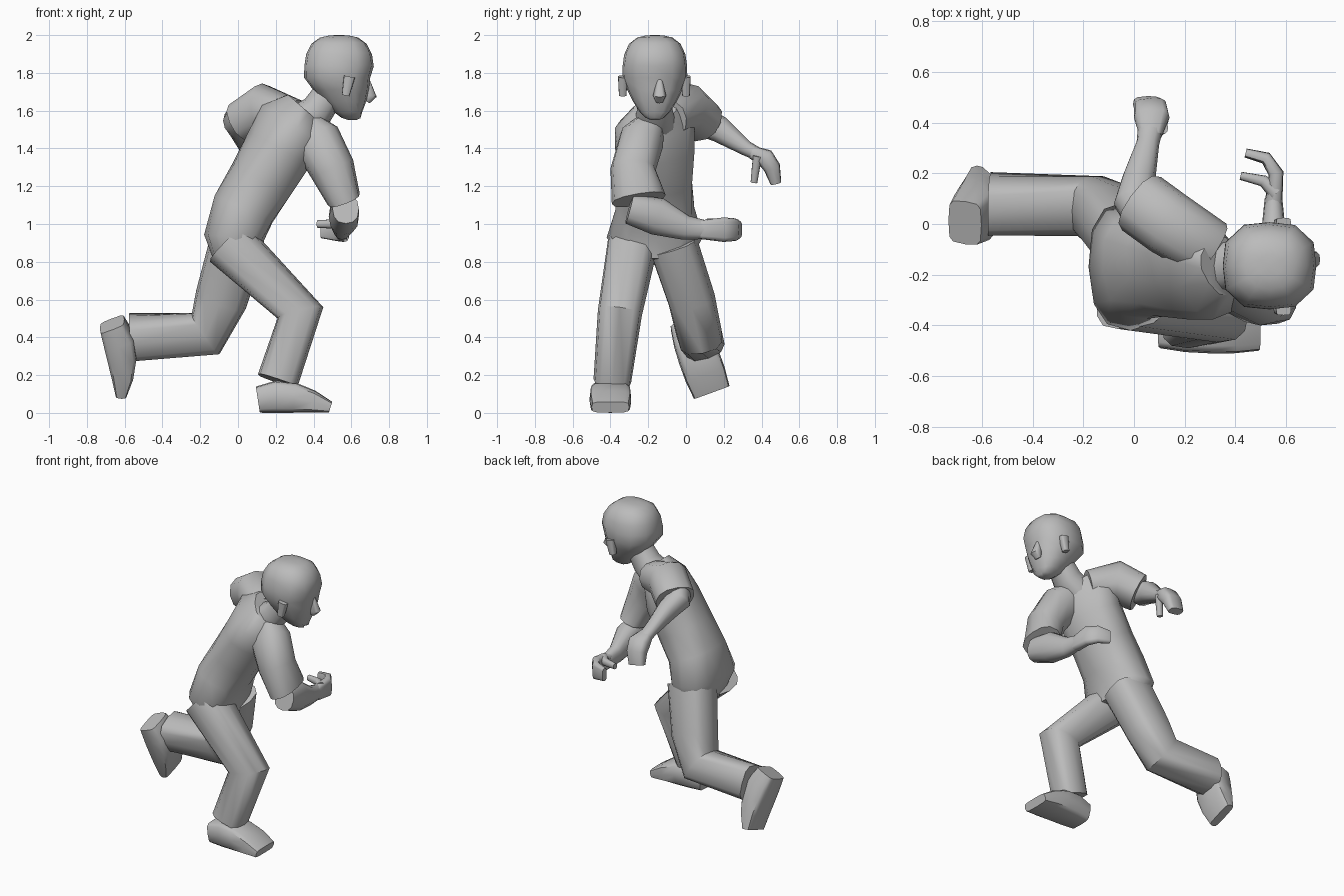
import bpy, bmesh
from math import sin, cos, pi, radians, copysign
from mathutils import Vector, Matrix

if "Cube" in bpy.data.objects:
    bpy.data.objects.remove(bpy.data.objects["Cube"])

GREY = (0.5, 0.5, 0.5, 1)
clay = bpy.data.materials.new("plain grey")
clay.use_nodes = True
clay.diffuse_color = GREY
clay.node_tree.nodes["Principled BSDF"].inputs["Base Color"].default_value = GREY

X, Y, Z = Matrix.Identity(3)
SIDES = 12


def finish(name, bm, angle=50):
    """Turn a bmesh into a smooth-shaded object."""
    bmesh.ops.recalc_face_normals(bm, faces=bm.faces)
    mesh = bpy.data.meshes.new(name)
    bm.to_mesh(mesh)
    bm.free()
    mesh.materials.append(clay)
    obj = bpy.data.objects.new(name, mesh)
    bpy.context.collection.objects.link(obj)
    bpy.ops.object.select_all(action='DESELECT')
    obj.select_set(True)
    bpy.context.view_layer.objects.active = obj
    bpy.ops.object.shade_smooth_by_angle(angle=radians(angle))


def blend(values, t):
    """Read a value at fraction t along an evenly spaced list."""
    place = t * (len(values) - 1)
    i = min(int(place), len(values) - 2)
    return values[i] + (values[i + 1] - values[i]) * (place - i)


def rounded(value, power):
    return copysign(abs(value) ** power, value)


def limb(name, joints, wide, deep, across, twist=Vector(), power=.85, place=None):
    """Skin rounded rings along joints; 'across' is the direction of the width."""
    bm = bmesh.new()
    joints = [Vector(j) for j in joints]
    last = len(joints) - 1
    loops = []
    for i, joint in enumerate(joints):
        t = i / last
        before = (joint - joints[max(i - 1, 0)]).normalized()
        after = (joints[min(i + 1, last)] - joint).normalized()
        along = (before + after).normalized()
        side = across + twist * t * t
        side = (side - along * side.dot(along)).normalized()
        front = side.cross(along)
        loop = []
        for k in range(SIDES):
            a = 2 * pi * k / SIDES
            loop.append(bm.verts.new(joint
                                     + side * blend(wide, t) * rounded(cos(a), power)
                                     + front * blend(deep, t) * rounded(sin(a), power)))
        loops.append(loop)
    for low, high in zip(loops, loops[1:]):
        for k in range(SIDES):
            bm.faces.new((low[k - 1], low[k], high[k], high[k - 1]))
    bm.faces.new(loops[0])
    bm.faces.new(loops[-1])
    if place:
        bm.transform(place)
    finish(name, bm)


# Torso, leaning forward with the shoulders turned away from the hips
MIDDLE = -.165
spine = zip((0, -.02, .03, .12, .22, .28, .35),
            (.8, .93, 1.08, 1.23, 1.4, 1.53, 1.61))
limb("torso", [(x, MIDDLE, z) for x, z in spine],
     wide=(.18, .255, .21, .2, .21, .22, .12), deep=(.12, .16, .17, .17, .17, .15, .1),
     across=Y, twist=Vector((-.9, 0, .4)), power=.8)
limb("neck", [(.34, MIDDLE, 1.54), (.42, MIDDLE, 1.6), (.5, MIDDLE, 1.72)],
     wide=(.11, .08), deep=(.1, .08), across=Y)

# Head: boxy ball, narrowing forward to the chin, with the face set under the fringe
bm = bmesh.new()
bmesh.ops.create_uvsphere(bm, u_segments=SIDES, v_segments=SIDES, radius=1)
BOXY = 3
for v in bm.verts:
    v.co /= sum(abs(c) ** BOXY for c in v.co) ** (1 / BOXY)
    x, y, z = v.co
    chin = max(-z, 0)
    face = .02 if z < .2 and x > .5 else 0
    narrow = 1 - chin / 2
    v.co = (.535 + .185 * x * narrow - face + .07 * chin,
            MIDDLE + .172 * y * narrow, 1.775 + .225 * z)
finish("head", bm)
limb("nose", [(.68, -.14, 1.78), (.7, -.14, 1.68), (.68, -.14, 1.65)],
     wide=(.01, .035, .02), deep=(.01, .035, .02), across=Y)
for name, y in ("right_ear", MIDDLE - .17), ("left_ear", MIDDLE + .165):
    limb(name, [(.57, y, 1.68), (.59, y, 1.78)],
         wide=(.02, .025), deep=(.02, .03), across=Y, power=.5)

# Right arm, swung forward with a curled hand
limb("right_sleeve", [(.34, -.18, 1.53), (.42, -.235, 1.44), (.5, -.28, 1.29), (.56, -.25, 1.13)],
     wide=(.07, .12, .12, .145), deep=(.09, .13, .12, .09), across=Y)
limb("right_forearm", [(.57, -.3, 1.08), (.56, -.15, 1.04), (.55, 0, .98), (.55, .1, .97)],
     wide=(.08, .1, .065, .05), deep=(.07, .08, .045, .035), across=Z)
limb("right_hand", [(.55, .08, .97), (.56, .2, .97), (.52, .26, .97), (.44, .28, .97)],
     wide=(.05, .065, .06, .045), deep=(.035, .03, .025, .018), across=Z, power=.6)
limb("right_thumb", [(.56, .12, 1), (.51, .17, 1), (.42, .19, 1)],
     wide=(.03, .02), deep=(.03, .016), across=Z)

# Left arm, swung back with a hanging hand
limb("left_sleeve", [(.3, -.1, 1.56), (.14, 0, 1.61), (.03, .08, 1.54)],
     wide=(.1, .135, .115), deep=(.12, .13, .13), across=Z)
limb("left_forearm", [(.03, .05, 1.58), (0, .09, 1.54), (.02, .18, 1.5),
                      (.055, .32, 1.4), (.065, .38, 1.37)],
     wide=(.08, .08, .065, .045, .05), deep=(.08, .08, .07, .04, .035), across=X)
limb("left_hand", [(.065, .35, 1.38), (.07, .42, 1.35), (.065, .455, 1.3), (.05, .475, 1.22)],
     wide=(.045, .07, .065, .055), deep=(.035, .05, .045, .03), across=X, power=.6)
limb("left_thumb", [(.11, .38, 1.36), (.1, .37, 1.3), (.085, .36, 1.22)],
     wide=(.025, .02), deep=(.025, .018), across=X)

# Trouser legs, right planted in front and left kicked back
limb("right_leg", [(-.05, -.28, .9), (.33, -.35, .53), (.21, -.39, .17)],
     wide=(.135, .1), deep=(.14, .11), across=Y, power=.7)
limb("left_leg", [(0, -.07, .9), (-.09, .03, .6), (-.17, .07, .42), (-.57, .08, .4)],
     wide=(.13, .115), deep=(.15, .12), across=Y, twist=Z * .36, power=.65)

# Shoes: heel at the origin, flat sole, height falling towards the toe
heights = (.07, .085, .08, .06, .03)
LENGTH = .385
last_ring = len(heights) - 1
kick = Matrix.Rotation(radians(20), 4, 'X') @ Matrix.Rotation(radians(77), 4, 'Y')
for name, place in (("right_shoe", Matrix.Translation((.105, -.4, 0))),
                    ("left_shoe", Matrix.Translation((-.735, .01, .455)) @ kick)):
    limb(name, [(LENGTH * i / last_ring, 0, h) for i, h in enumerate(heights)],
         wide=(.09, .105, .11, .11, .1), deep=heights, across=Y, power=.45, place=place)
